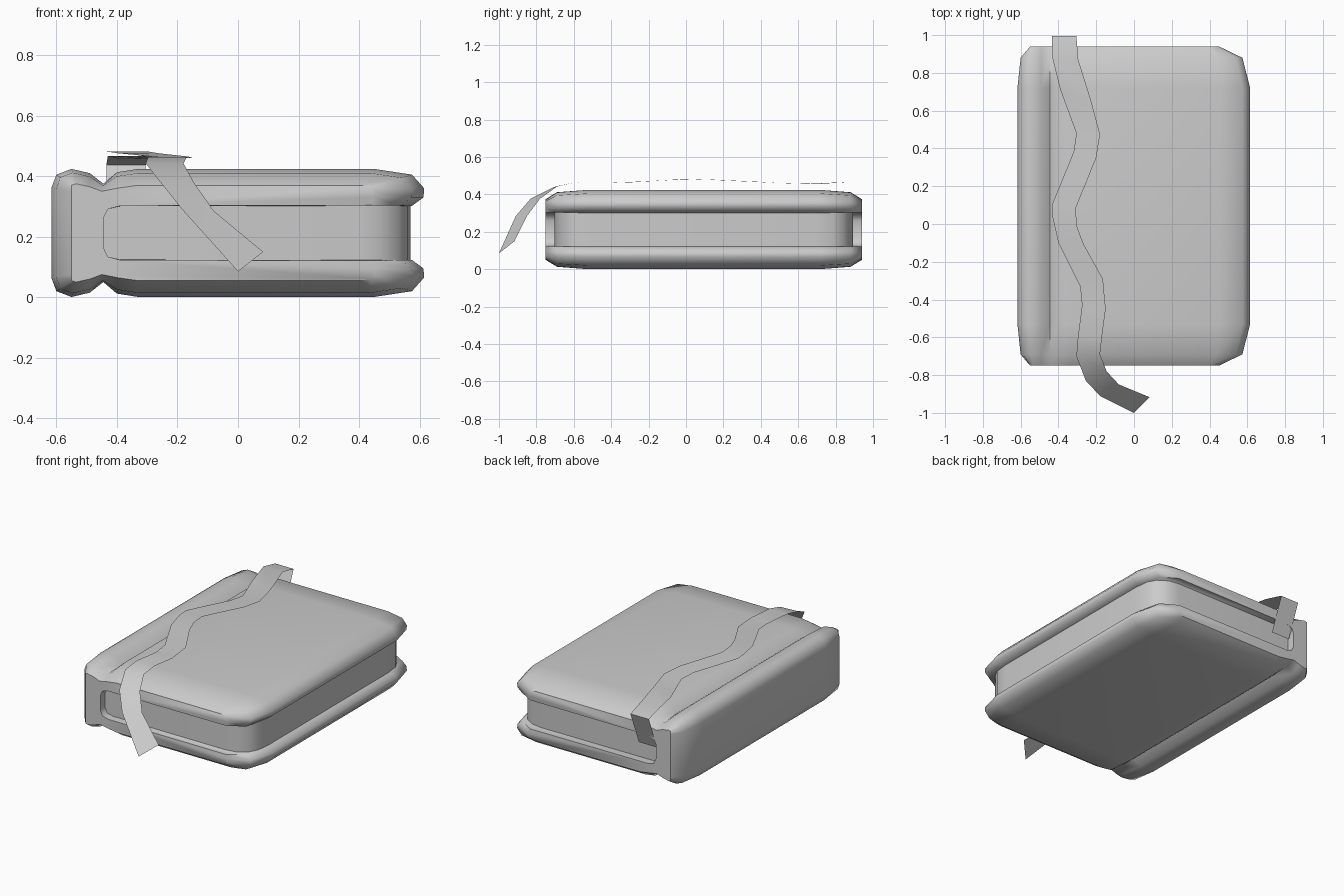
import bpy, bmesh, math

if "Cube" in bpy.data.objects:
    bpy.data.objects.remove(bpy.data.objects["Cube"])

YC, ZC = 0.095, 0.2125   # centre of the book in y and z


def make(name, verts, faces, angle=50):
    me = bpy.data.meshes.new(name)
    me.from_pydata(verts, [], faces)
    bm = bmesh.new()
    bm.from_mesh(me)
    bmesh.ops.recalc_face_normals(bm, faces=bm.faces)
    bm.to_mesh(me)
    bm.free()
    ob = bpy.data.objects.new(name, me)
    bpy.context.collection.objects.link(ob)
    bpy.ops.object.select_all(action='DESELECT')
    ob.select_set(True)
    bpy.context.view_layer.objects.active = ob
    bpy.ops.object.shade_smooth_by_angle(angle=math.radians(angle))
    return ob


def loft(name, rings):
    n = len(rings[0])
    verts = [v for r in rings for v in r]
    faces = [(k * n + i, k * n + (i + 1) % n, (k + 1) * n + (i + 1) % n, (k + 1) * n + i)
             for k in range(len(rings) - 1) for i in range(n)]
    faces += [tuple(range(n)), tuple(range((len(rings) - 1) * n, len(rings) * n))]
    return make(name, verts, faces)


# Cover: upper half of C-shaped section (x, z in the middle, x, z at the ends)
half = [(-.617, .36, -.55, .35), (-.60, .405, -.55, .37), (-.55, .424, -.535, .375),
        (-.49, .41, -.49, .365), (-.445, .375, -.45, .35), (-.40, .413, -.40, .36),
        (-.33, .424, -.33, .37), (.45, .424, .40, .37), (.575, .405, .44, .365),
        (.615, .36, .45, .35), (.613, .33, .45, .33), (.575, .302, .44, .304),
        (-.39, .30, -.39, .302), (-.43, .291, -.43, .291), (-.445, .26, -.445, .26)]
section = half + [(a, 2 * ZC - b, c, 2 * ZC - d) for a, b, c, d in reversed(half)]
layers = [(-.845, 1), (-.785, .25), (-.625, 0), (.625, 0), (.785, .25), (.845, 1)]
loft("book_cover", [[(a + (c - a) * t, YC + y, b + (d - b) * t) for a, b, c, d in section]
                    for y, t in layers])

# Page block with rounded fore-edge corners
corner = [(-.46, .797), (.40, .797), (.47, .785), (.53, .745), (.56, .69), (.57, .60)]
outline = corner + [(x, -y) for x, y in reversed(corner)]
loft("pages", [[(x, YC + y, z) for x, y in outline] for z in (.115, .31)])

# Ribbon bookmark: left x, y, right x, y, height
rows = [(-.435, .91, -.305, .91, .225), (-.435, .995, -.305, .995, .437),
        (-.43, .87, -.295, .87, .467), (-.39, .71, -.225, .645, .456),
        (-.305, .48, -.18, .475, .462), (-.32, .38, -.20, .35, .468),
        (-.435, .10, -.31, .08, .481), (-.43, .03, -.30, -.02, .482),
        (-.40, -.10, -.265, -.11, .476), (-.285, -.33, -.165, -.29, .465),
        (-.275, -.43, -.15, -.45, .46), (-.297, -.60, -.17, -.60, .463),
        (-.305, -.70, -.18, -.69, .442), (-.255, -.83, -.145, -.78, .378),
        (-.18, -.91, -.08, -.85, .285)]
pts = [p for a, b, c, d, z in rows for p in ((a, b, z), (c, d, z))]
pts += [(0, -1, .085), (.083, -.917, .15)]
make("ribbon_bookmark", pts,
     [(i, i + 1, i + 3, i + 2) for i in range(0, len(pts) - 2, 2)], 30)
